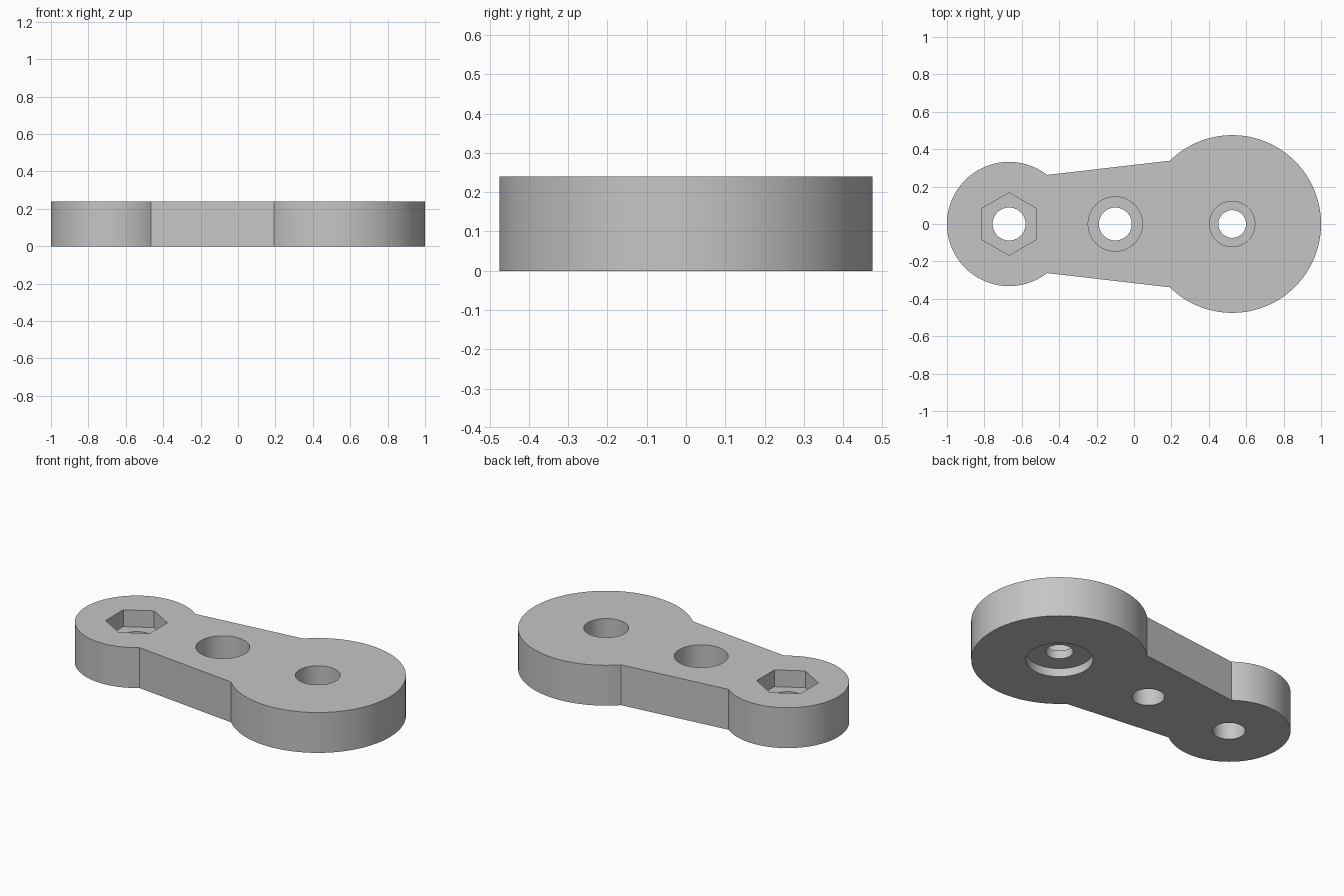
import bpy
import bmesh
from math import cos, sin, radians, pi

cube = bpy.data.objects.get("Cube")
if cube:
    bpy.data.objects.remove(cube, do_unlink=True)

HEIGHT = 0.24
SMALL_X, MID_X, LARGE_X = -0.668, -0.1, 0.525

# Single grey material
grey = bpy.data.materials.new("plain grey")
grey.use_nodes = True
colour = (0.56, 0.56, 0.56, 1)
grey.diffuse_color = colour
grey.node_tree.nodes["Principled BSDF"].inputs["Base Color"].default_value = colour


def arc(cx, r, start, end, steps):
    """Points on a circle centred on the long axis, angles in degrees."""
    angles = [radians(start + (end - start) * i / steps) for i in range(steps + 1)]
    return [(cx + r * cos(a), r * sin(a)) for a in angles]


def prism(name, outline, z0, z1):
    """Extrude a flat outline from z0 to z1."""
    bm = bmesh.new()
    face = bm.faces.new([bm.verts.new((x, y, z0)) for x, y in outline])
    top = bmesh.ops.extrude_face_region(bm, geom=[face])["geom"]
    verts = [g for g in top if isinstance(g, bmesh.types.BMVert)]
    bmesh.ops.translate(bm, verts=verts, vec=(0, 0, z1 - z0))
    bmesh.ops.recalc_face_normals(bm, faces=bm.faces[:])
    mesh = bpy.data.meshes.new(name)
    bm.to_mesh(mesh)
    bm.free()
    obj = bpy.data.objects.new(name, mesh)
    bpy.context.collection.objects.link(obj)
    return obj


def circle(cx, r, sides=96):
    return [(cx + r * sin(2 * pi * i / sides), r * cos(2 * pi * i / sides))
            for i in range(sides)]


# Body: two round ends joined by a tapered arm
outline = arc(LARGE_X, 0.475, -134.6, 134.6, 96) + arc(SMALL_X, 0.332, 52.2, 307.8, 96)
body = prism("link_arm", outline, 0, HEIGHT)
body.data.materials.append(grey)

# Through holes, recesses from the top, and one recess from below
below, above = -0.1, HEIGHT + 0.1
cuts = [
    ("small_end_hole", circle(SMALL_X, 0.088), below, above),
    ("middle_hole", circle(MID_X, 0.088), below, above),
    ("large_end_hole", circle(LARGE_X, 0.074), below, above),
    ("hex_nut_recess", circle(SMALL_X, 0.167, 6), HEIGHT - 0.1, above),
    ("middle_recess", circle(MID_X, 0.145), HEIGHT - 0.14, above),
    ("large_end_recess", circle(LARGE_X, 0.121), HEIGHT - 0.14, above),
    ("underside_recess", circle(LARGE_X, 0.181), below, 0.05),
]
bpy.ops.object.select_all(action="DESELECT")
body.select_set(True)
bpy.context.view_layer.objects.active = body
for name, shape, z0, z1 in cuts:
    cutter = prism(name, shape, z0, z1)
    cutter.hide_render = True
    mod = body.modifiers.new(name, "BOOLEAN")
    mod.operation = "DIFFERENCE"
    mod.solver = "EXACT"
    mod.object = cutter
    bpy.ops.object.modifier_apply(modifier=mod.name)
    bpy.data.objects.remove(cutter, do_unlink=True)

# Smooth curved walls, crisp rims and corners
bpy.ops.object.shade_smooth_by_angle(angle=radians(25))
